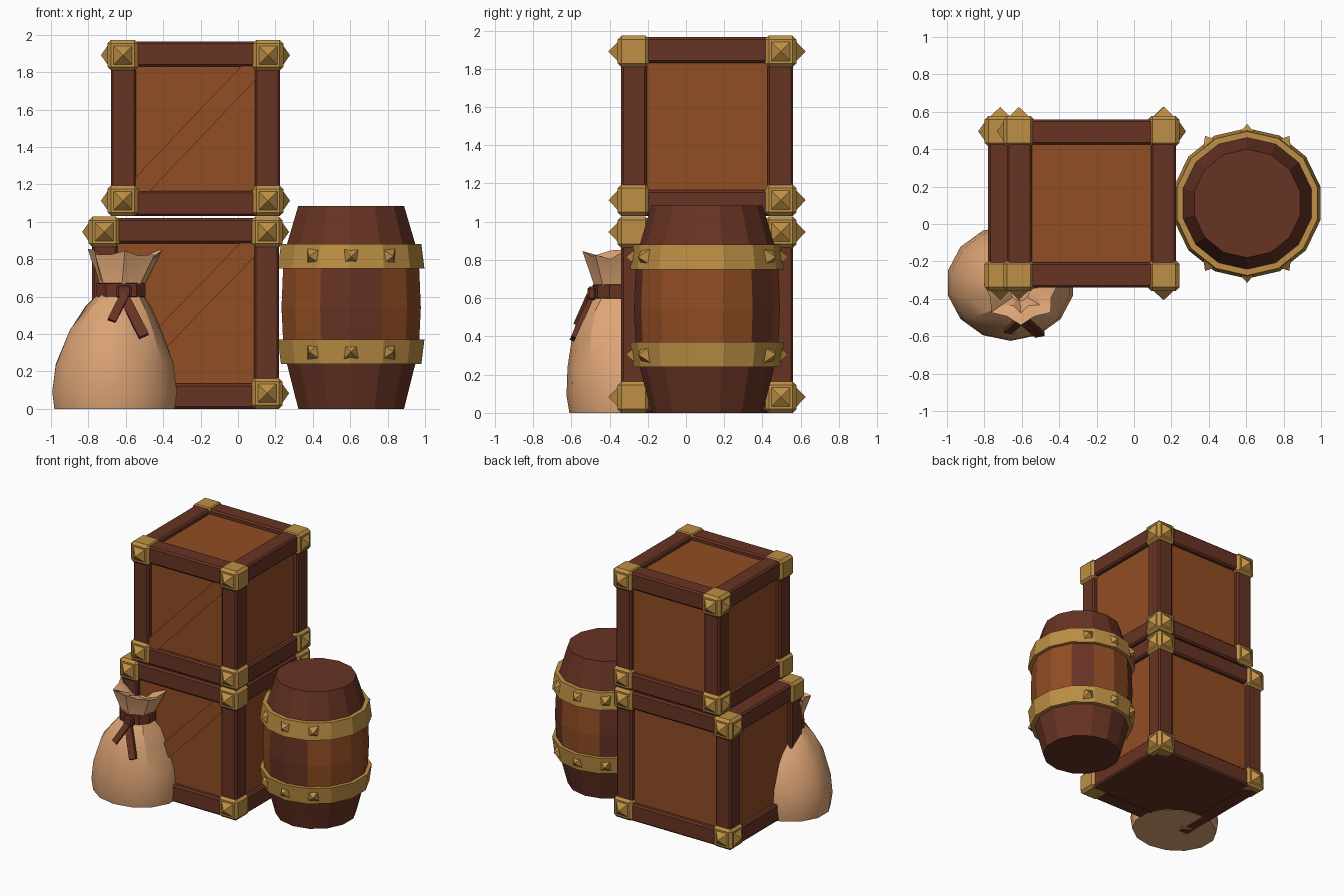
import bpy, bmesh, math, random
from mathutils import Matrix, Vector

random.seed(4)
cube = bpy.data.objects.get("Cube")
if cube:
    bpy.data.objects.remove(cube, do_unlink=True)


def material(name, rgb):
    m = bpy.data.materials.new(name)
    m.use_nodes = True
    m.diffuse_color = (*rgb, 1)
    m.node_tree.nodes["Principled BSDF"].inputs["Base Color"].default_value = (*rgb, 1)
    return m


BROWN = material("dark brown wood", (0.136, 0.033, 0.017))
ORANGE = material("orange wood", (0.285, 0.074, 0.017))
GOLD = material("brass", (0.51, 0.275, 0.058))
CLOTH = material("sack cloth", (0.73, 0.376, 0.181))


def finish(bm, name, *mats):
    bmesh.ops.recalc_face_normals(bm, faces=bm.faces)
    mesh = bpy.data.meshes.new(name)
    bm.to_mesh(mesh)
    bm.free()
    for m in mats:
        mesh.materials.append(m)
    obj = bpy.data.objects.new(name, mesh)
    bpy.context.collection.objects.link(obj)
    return obj


def add_box(bm, lo, hi, bevel=0.0, turn=None):
    lo, hi = Vector(lo), Vector(hi)
    mat = Matrix.Translation((lo + hi) / 2) @ (turn or Matrix()) @ Matrix.Diagonal((*(hi - lo), 1))
    verts = bmesh.ops.create_cube(bm, size=1, matrix=mat)["verts"]
    if bevel:
        edges = list({e for v in verts for e in v.link_edges})
        bmesh.ops.bevel(bm, geom=edges, offset=bevel, segments=1, affect='EDGES')


def add_spike(bm, base, direction, width, height):
    d = Vector(direction)
    mat = (Matrix.Translation(Vector(base) + d * height / 2)
           @ d.to_track_quat('Z', 'Y').to_matrix().to_4x4()
           @ Matrix.Rotation(math.pi / 4, 4, 'Z'))
    bmesh.ops.create_cone(bm, cap_ends=True, segments=4, radius1=width * 0.7,
                          radius2=0, depth=height, matrix=mat)


def add_rings(bm, rings, segs, closed=False):
    """Skin a list of rings of points; cap the ends or close the loop."""
    loops = [[bm.verts.new(p) for p in ring] for ring in rings]
    pairs = list(zip(loops, loops[1:])) + ([(loops[-1], loops[0])] if closed else [])
    for a, b in pairs:
        for i in range(segs):
            j = (i + 1) % segs
            bm.faces.new((a[i], a[j], b[j], b[i]))
    if not closed:
        bm.faces.new(loops[0])
        bm.faces.new(loops[-1])


def circle(cx, cy, z, rx, ry, segs, ruffle=0.0, wobble=0.0):
    pts = []
    for i in range(segs):
        a = math.tau * (i + 0.5) / segs
        k = 1 + ruffle * (-1) ** i
        pts.append((cx + rx * k * math.cos(a), cy + ry * k * math.sin(a),
                    z + random.uniform(-wobble, wobble)))
    return pts


def build_crate(name, x0, x1, z0, z1):
    lo, hi = (x0, -0.34, z0), (x1, 0.56, z1)
    t, recess, lip = 0.135, 0.035, 0.018

    # Panels
    bm = bmesh.new()
    add_box(bm, [v + recess for v in lo], [v - recess for v in hi])
    finish(bm, name + "_panels", ORANGE)

    # Twelve beams and a solid floor
    bm = bmesh.new()
    for axis in range(3):
        u, v = [k for k in range(3) if k != axis]
        for su in (0, 1):
            for sv in (0, 1):
                a, b = list(lo), list(hi)
                a[axis] += 0.03
                b[axis] -= 0.03
                for k, s in ((u, su), (v, sv)):
                    if s:
                        a[k] = hi[k] - t
                    else:
                        b[k] = lo[k] + t
                add_box(bm, a, b, 0.012)
    add_box(bm, (x0 + 0.05, -0.29, z0 + 0.004), (x1 - 0.05, 0.51, z0 + 0.06))
    finish(bm, name + "_frame", BROWN)

    # Diagonal brace on the front, with chamfered edges
    w, f = 0.075, lo[1] + recess
    l, r, b, top = x0 + t - 0.01, x1 - t + 0.01, z0 + t - 0.01, z1 - t + 0.01
    shape = [(l, b), (l + w, b), (r, top - w), (r, top), (r - w, top), (l, b + w)]
    bm = bmesh.new()
    face = bm.faces.new([bm.verts.new((x, f, z)) for x, z in shape])
    bmesh.ops.inset_region(bm, faces=[face], thickness=0.018, depth=0)
    for v in face.verts:
        v.co.y -= 0.025
    finish(bm, name + "_brace", ORANGE)

    # Corner blocks with spikes
    bm = bmesh.new()
    size = 0.165
    for sx in (0, 1):
        for sy in (0, 1):
            for sz in (0, 1):
                a, c = [], []
                for k, s in enumerate((sx, sy, sz)):
                    out = lip if k < 2 else (0.008 if sz else 0)
                    start = hi[k] + out - size if s else lo[k] - out
                    a.append(start)
                    c.append(start + size)
                add_box(bm, a, c, 0.02)
                mid = [(p + q) / 2 for p, q in zip(a, c)]
                y = c[1] if sy else a[1]
                add_spike(bm, (mid[0], y, mid[2]), (0, 2 * sy - 1, 0), 0.1, 0.048)
                if sy:
                    x = c[0] if sx else a[0]
                    add_spike(bm, (x, mid[1], mid[2]), (2 * sx - 1, 0, 0), 0.1, 0.035)
    finish(bm, name + "_corners", GOLD)


build_crate("lower_crate", -0.78, 0.22, 0.0, 1.02)
build_crate("upper_crate", -0.68, 0.225, 1.03, 1.965)

# Barrel body, with orange staves between the bands
BX, BY, SEGS = 0.605, 0.11, 14
body = [(0.29, 0), (0.352, 0.24), (0.372, 0.34), (0.382, 0.54),
        (0.372, 0.78), (0.352, 0.88), (0.29, 1.085)]
bm = bmesh.new()
add_rings(bm, [circle(BX, BY, z, r, r, SEGS) for r, z in body], SEGS)
for f in bm.faces:
    c = f.calc_center_median()
    stave = int(math.degrees(math.atan2(c.y - BY, c.x - BX)) % 360 / (360 / SEGS) + 0.01)
    if 0.3 < c.z < 0.82 and stave not in (2, 5, 7, 10, 11):
        f.material_index = 1
finish(bm, "barrel", BROWN, ORANGE)

# Barrel bands, spiked at front and back
for name, low, r_low, r_high in (("lower_band", 0.24, 0.385, 0.402),
                                 ("upper_band", 0.75, 0.402, 0.385)):
    bm = bmesh.new()
    band = [(0.34, low), (r_low, low), (r_high, low + 0.13), (0.34, low + 0.13)]
    add_rings(bm, [circle(BX, BY, z, r, r, SEGS) for r, z in band], SEGS, closed=True)
    for side in (-90, 90):
        for step in (-32, 0, 32):
            a = math.radians(side + step)
            d = Vector((math.cos(a), math.sin(a), 0))
            add_spike(bm, Vector((BX, BY, low + 0.065)) + d * 0.375, d, 0.085, 0.05)
    finish(bm, "barrel_" + name, GOLD)

# Sack: z, x centre, y centre, x radius, y radius, ruffle, wobble
sack = [(0, -0.66, -0.315, 0.33, 0.295, 0, 0),
        (0.09, -0.66, -0.315, 0.342, 0.31, 0, 0),
        (0.24, -0.66, -0.32, 0.322, 0.3, 0, 0.01),
        (0.42, -0.655, -0.335, 0.25, 0.255, 0.01, 0.01),
        (0.54, -0.64, -0.35, 0.175, 0.19, 0.03, 0.01),
        (0.61, -0.63, -0.36, 0.12, 0.115, 0.05, 0),
        (0.67, -0.62, -0.36, 0.12, 0.115, 0.06, 0),
        (0.83, -0.605, -0.36, 0.185, 0.165, 0.1, 0.025),
        (0.8, -0.605, -0.36, 0.11, 0.1, 0.15, 0.02),
        (0.74, -0.61, -0.36, 0.05, 0.05, 0, 0)]
bm = bmesh.new()
add_rings(bm, [circle(x, y, z, rx, ry, 14, ru, wo) for z, x, y, rx, ry, ru, wo in sack], 14)
bag = finish(bm, "sack", CLOTH)
bpy.ops.object.select_all(action='DESELECT')
bag.select_set(True)
bpy.context.view_layer.objects.active = bag
bpy.ops.object.shade_smooth_by_angle(angle=math.radians(28))

# Sack tie with knot and two loose ends
bm = bmesh.new()
tie = [(0.1, 0.595), (0.138, 0.6), (0.138, 0.67), (0.1, 0.675)]
add_rings(bm, [circle(-0.625, -0.36, z, r, r * 0.93, 10) for r, z in tie], 10, closed=True)
add_box(bm, (-0.65, -0.515, 0.59), (-0.57, -0.47, 0.66), 0.01)
for x, z, w, length, lean in ((-0.56, 0.5, 0.055, 0.27, -25), (-0.64, 0.54, 0.045, 0.17, 25)):
    turn = Matrix.Rotation(math.radians(-24), 4, 'X') @ Matrix.Rotation(math.radians(lean), 4, 'Y')
    add_box(bm, (x - w / 2, -0.555, z - length / 2), (x + w / 2, -0.53, z + length / 2), 0, turn)
finish(bm, "sack_tie", BROWN)
